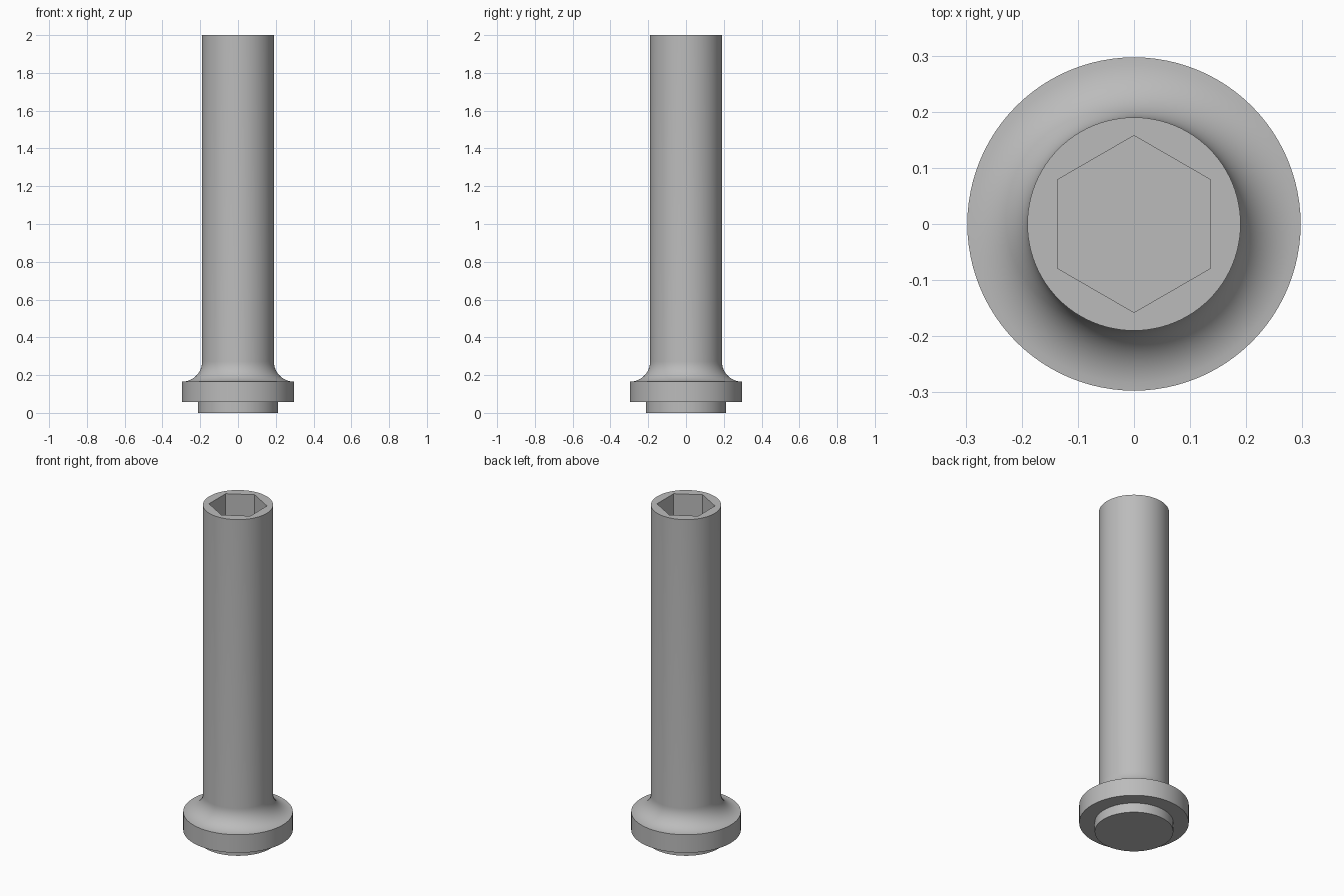
import bpy
import bmesh
from math import cos, sin, pi, radians

default = bpy.data.objects.get("Cube")
if default:
    bpy.data.objects.remove(default, do_unlink=True)

SEGMENTS = 96            # multiple of six, so the socket corners are exact
SHAFT, FLANGE, FOOT = 0.19, 0.297, 0.213
FILLET = FLANGE - SHAFT
FLANGE_BOTTOM, FLANGE_TOP, HEIGHT = 0.057, 0.165, 2.0
SOCKET_FLAT, SOCKET_DEPTH = 0.1365, 0.3

steel = bpy.data.materials.new("grey steel")
steel.use_nodes = True
colour = (0.5, 0.5, 0.5, 1)
steel.diffuse_color = colour
steel.node_tree.nodes["Principled BSDF"].inputs["Base Color"].default_value = colour


def round_radius(r):
    return lambda a: r


def hex_radius(a):
    # distance to a hexagon side, with corners pointing along y
    return SOCKET_FLAT / cos((a + pi / 6) % (pi / 3) - pi / 6)


def loft(name, sections):
    """Skin a stack of rings, each a radius function and a height."""
    bm = bmesh.new()
    rings = []
    for radius, z in sections:
        angles = [2 * pi * i / SEGMENTS for i in range(SEGMENTS)]
        rings.append([bm.verts.new((radius(a) * cos(a), radius(a) * sin(a), z))
                      for a in angles])
    for low, high in zip(rings, rings[1:]):
        for i in range(SEGMENTS):
            j = (i + 1) % SEGMENTS
            bm.faces.new((low[i], low[j], high[j], high[i]))
    bm.faces.new(rings[0][::-1])
    bm.faces.new(rings[-1])
    mesh = bpy.data.meshes.new(name)
    bm.to_mesh(mesh)
    bm.free()
    obj = bpy.data.objects.new(name, mesh)
    bpy.context.collection.objects.link(obj)
    mesh.materials.append(steel)
    bpy.ops.object.select_all(action='DESELECT')
    obj.select_set(True)
    bpy.context.view_layer.objects.active = obj
    bpy.ops.object.shade_smooth_by_angle(angle=radians(30))
    return obj


# Foot and flange
sections = [(round_radius(FOOT), 0), (round_radius(FOOT), FLANGE_BOTTOM),
            (round_radius(FLANGE), FLANGE_BOTTOM)]

# Concave fillet from the flange rim up to the shaft
STEPS = 12
for k in range(STEPS + 1):
    t = pi / 2 * k / STEPS
    sections.append((round_radius(FLANGE - FILLET * sin(t)),
                     FLANGE_TOP + FILLET * (1 - cos(t))))

# Shaft top and hexagonal socket
sections += [(round_radius(SHAFT), HEIGHT), (hex_radius, HEIGHT),
             (hex_radius, HEIGHT - SOCKET_DEPTH)]

loft("flanged_socket_pin", sections)
